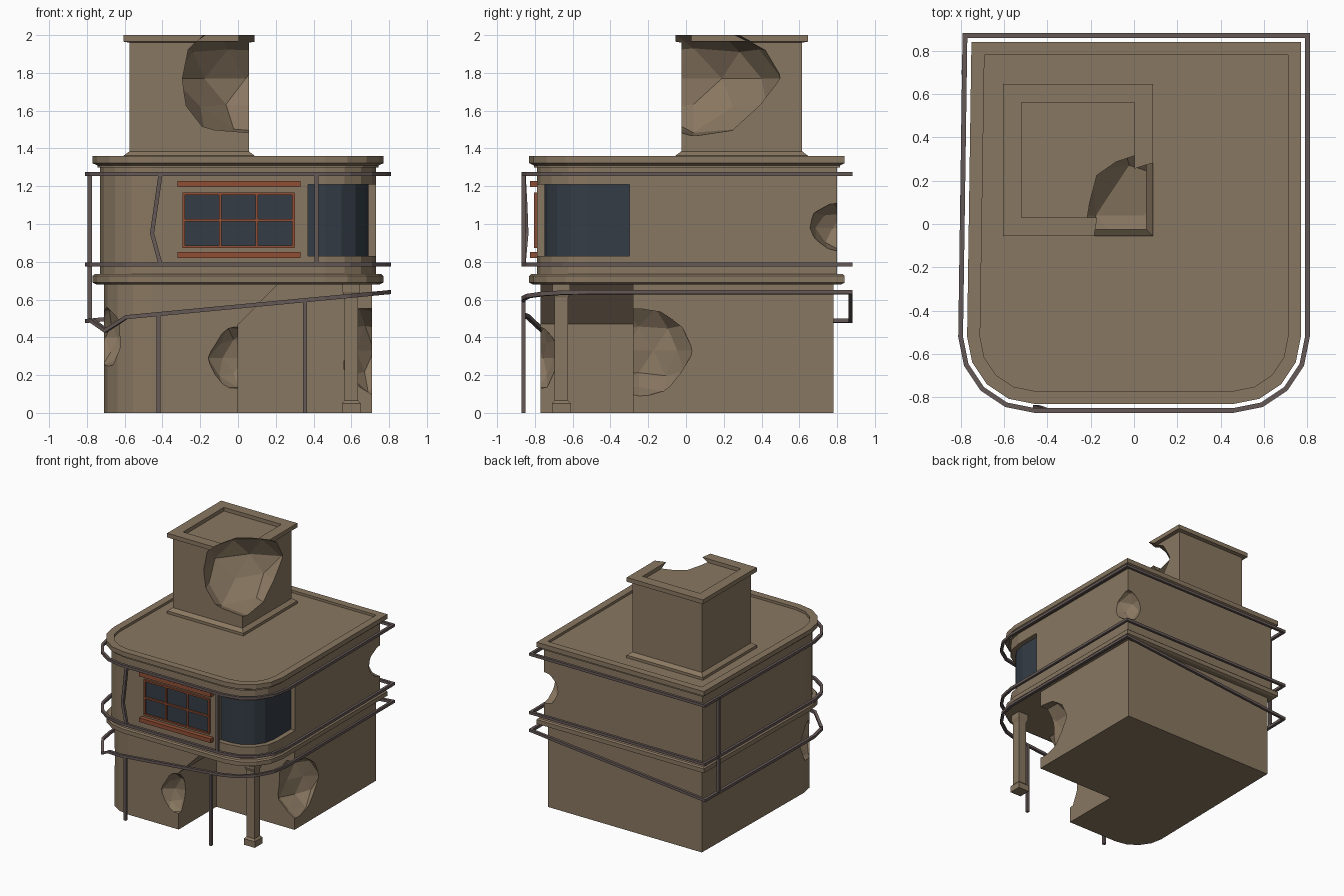
import bpy, bmesh, math, random
from mathutils import Vector

if "Cube" in bpy.data.objects:
    bpy.data.objects.remove(bpy.data.objects["Cube"], do_unlink=True)


def material(name, rgb):
    m = bpy.data.materials.new(name)
    m.use_nodes = True
    m.diffuse_color = (*rgb, 1)
    m.node_tree.nodes["Principled BSDF"].inputs["Base Color"].default_value = (*rgb, 1)
    return m


TAN = material("tan plaster", (0.25, 0.185, 0.12))
GLASS = material("dark glass", (0.034, 0.046, 0.06))
RUST = material("rust frame", (0.28, 0.078, 0.036))
METAL = material("grey metal", (0.13, 0.10, 0.095))


def finish(bm, name, *mats):
    bmesh.ops.recalc_face_normals(bm, faces=bm.faces)
    mesh = bpy.data.meshes.new(name)
    bm.to_mesh(mesh)
    bm.free()
    for m in mats:
        mesh.materials.append(m)
    ob = bpy.data.objects.new(name, mesh)
    bpy.context.scene.collection.objects.link(ob)
    return ob


def outline(g, steps=4):
    """House plan grown by g: square at the back, rounded at the front."""
    x, y, r = 0.73 + g, -0.79 - g, 0.27 + g
    arc = [math.pi / 2 * i / steps for i in range(steps + 1)]
    right = [(x - r + r * math.cos(a), y + r - r * math.sin(a)) for a in arc]
    left = [(-px, py) for px, py in reversed(right)]
    return [(x, 0.80 + g)] + right + left + [(0.02 - x, 0.80 + g)]


def rect(x0, x1, y0, y1, g=0):
    return [(x1 + g, y1 + g), (x1 + g, y0 - g), (x0 - g, y0 - g), (x0 - g, y1 + g)]


def loft(name, sections, mat, closed=False, *extra):
    """Skin equal-length plans; each section is (points, z or function of the point)."""
    bm = bmesh.new()
    rings = []
    for pts, z in sections:
        rings.append([bm.verts.new((x, y, z(x, y) if callable(z) else z)) for x, y in pts])
    pairs = list(zip(rings, rings[1:]))
    if closed:
        pairs.append((rings[-1], rings[0]))
    else:
        bm.faces.new(rings[0])
        bm.faces.new(rings[-1])
    for a, b in pairs:
        for i in range(len(a)):
            j = (i + 1) % len(a)
            bm.faces.new((a[i], a[j], b[j], b[i]))
    return finish(bm, name, mat, *extra)


def box(name, x0, x1, y0, y1, z0, z1, mat):
    return loft(name, [(rect(x0, x1, y0, y1), z0), (rect(x0, x1, y0, y1), z1)], mat)


def bite(ob, centre, size, seed):
    """Knock a jagged hollow out of a part."""
    rng = random.Random(seed)
    bm = bmesh.new()
    bmesh.ops.create_icosphere(bm, subdivisions=2, radius=1)
    for v in bm.verts:
        k = rng.uniform(0.86, 1.06)
        v.co = Vector([c + s * k * n for c, s, n in zip(centre, size, v.co)])
    cutter = finish(bm, "rubble_cutter", TAN)
    cutter.hide_render = True
    mod = ob.modifiers.new("bite", "BOOLEAN")
    mod.operation, mod.solver, mod.object = "DIFFERENCE", "EXACT", cutter
    deps = bpy.context.evaluated_depsgraph_get()
    ob.data = bpy.data.meshes.new_from_object(ob.evaluated_get(deps))
    ob.modifiers.clear()
    bpy.data.objects.remove(cutter, do_unlink=True)


# Ground floor with an open porch at the front left corner
plan = outline(-0.02)
plan = [plan[0], (0.71, -0.28), (0, -0.28), (0, -0.77)] + plan[6:]
ground = loft("ground_floor", [(plan, 0), (plan, 0.68)], TAN)
bite(ground, (0.03, -0.79, 0.29), (0.19, 0.11, 0.18), 3)
bite(ground, (0.72, -0.25, 0.33), (0.18, 0.28, 0.25), 5)
bite(ground, (-0.70, -0.61, 0.40), (0.11, 0.15, 0.17), 8)

# Sloped brace under the porch ceiling
loft("porch_brace", [(rect(0, 0.004, -0.77, -0.28), 0.47), (rect(0, 0.21, -0.77, -0.28), 0.68)], TAN)

# Porch pillar
px, py = 0.60, -0.66
pillar = [(0.05, 0), (0.05, 0.05), (0.036, 0.065), (0.036, 0.61), (0.046, 0.64), (0.046, 0.68)]
loft("porch_pillar", [(rect(px, px, py, py, g), z) for g, z in pillar], TAN)

# Upper floor: base moulding, lower wall, window storey, upper wall, roof cornice
loft("base_moulding", [(outline(g), z) for g, z in
     [(0.02, 0.68), (0.04, 0.69), (0.04, 0.725), (0.03, 0.735)]], TAN)
loft("wall_below_windows", [(outline(0), 0.735), (outline(0), 0.83)], TAN)
loft("wall_above_windows", [(outline(0), 1.21), (outline(0), 1.30)], TAN)
loft("roof_cornice", [(outline(g), z) for g, z in
     [(0.015, 1.30), (0.015, 1.31), (0.04, 1.322), (0.04, 1.36), (-0.02, 1.36), (-0.02, 1.34)]], TAN)

# Window storey with the recessed curved corner window
wall, inner = outline(0), outline(-0.04)
plan = [wall[0], (0.73, -0.30), (0.69, -0.30)] + inner[1:6] + [(0.37, -0.75), (0.37, -0.79)] + wall[6:]
storey = loft("window_storey", [(plan, 0.83), (plan, 1.21)], TAN, False, GLASS)
for p in storey.data.polygons:
    if p.center.x > 0.38 and p.center.y < -0.31:
        p.material_index = 1
bite(storey, (0.76, 0.83, 0.98), (0.17, 0.18, 0.145), 4)

# Front window: panes, glazing bars, sill and lintel
front = -0.79
box("front_window_glass", -0.29, 0.30, front - 0.004, front, 0.88, 1.16, GLASS)
for i, z in enumerate((0.88, 1.02, 1.16)):
    box(f"window_bar_{i}", -0.295, 0.30, front - 0.016, front, z - 0.007, z + 0.007, RUST)
for i in range(4):
    x = -0.288 + i * 0.194
    box(f"window_post_{i}", x - 0.007, x + 0.007, front - 0.014, front, 0.88, 1.16, RUST)
for name, z in (("window_sill", 0.82), ("window_lintel", 1.195)):
    box(name, -0.32, 0.33, front - 0.036, front, z, z + 0.033, RUST)

# Rooftop tower with a flared foot, a hollow cap and a broken corner
tower = loft("rooftop_tower", [(rect(-0.575, 0.057, -0.025, 0.615, g), z) for g, z in
             [(0.03, 1.33), (0.03, 1.362), (0, 1.385), (0, 1.96),
              (0.03, 1.965), (0.03, 2.0), (-0.055, 2.0), (-0.055, 1.97)]], TAN)
bite(tower, (0.04, 0.04, 1.77), (0.39, 0.47, 0.32), 11)


# Pipe rails wrapped around the house
def rail(name, height):
    t = 0.011
    corners = [(-t, -t), (t, -t), (t, t), (-t, t)]
    loft(name, [(outline(0.07 + g), lambda x, y, d=d: height(x, y) + d) for g, d in corners], METAL, True)


def sagging(x, y):
    dent = 0.06 if -0.74 < x < -0.66 and y < -0.7 else 0
    return 0.563 + 0.095 * x - dent


rail("top_rail", lambda x, y: 1.265)
rail("middle_rail", lambda x, y: 0.785)
rail("sagging_rail", sagging)


# Rail posts, one of them buckled
def post(name, *path):
    loft(name, [(rect(x, x, y, y, 0.011), z) for x, y, z in path], METAL)


post("front_right_leg", (-0.42, -0.86, 0), (-0.42, -0.86, 0.52))
post("front_left_leg", (0.355, -0.86, 0), (0.355, -0.86, 0.59))
post("upper_left_post", (0.415, -0.86, 0.785), (0.415, -0.86, 1.265))
post("buckled_post", (-0.41, -0.86, 0.785), (-0.455, -0.845, 0.95), (-0.435, -0.85, 1.09), (-0.41, -0.86, 1.265))
post("back_right_post", (-0.785, 0.70, 0.49), (-0.785, 0.70, 1.265))
